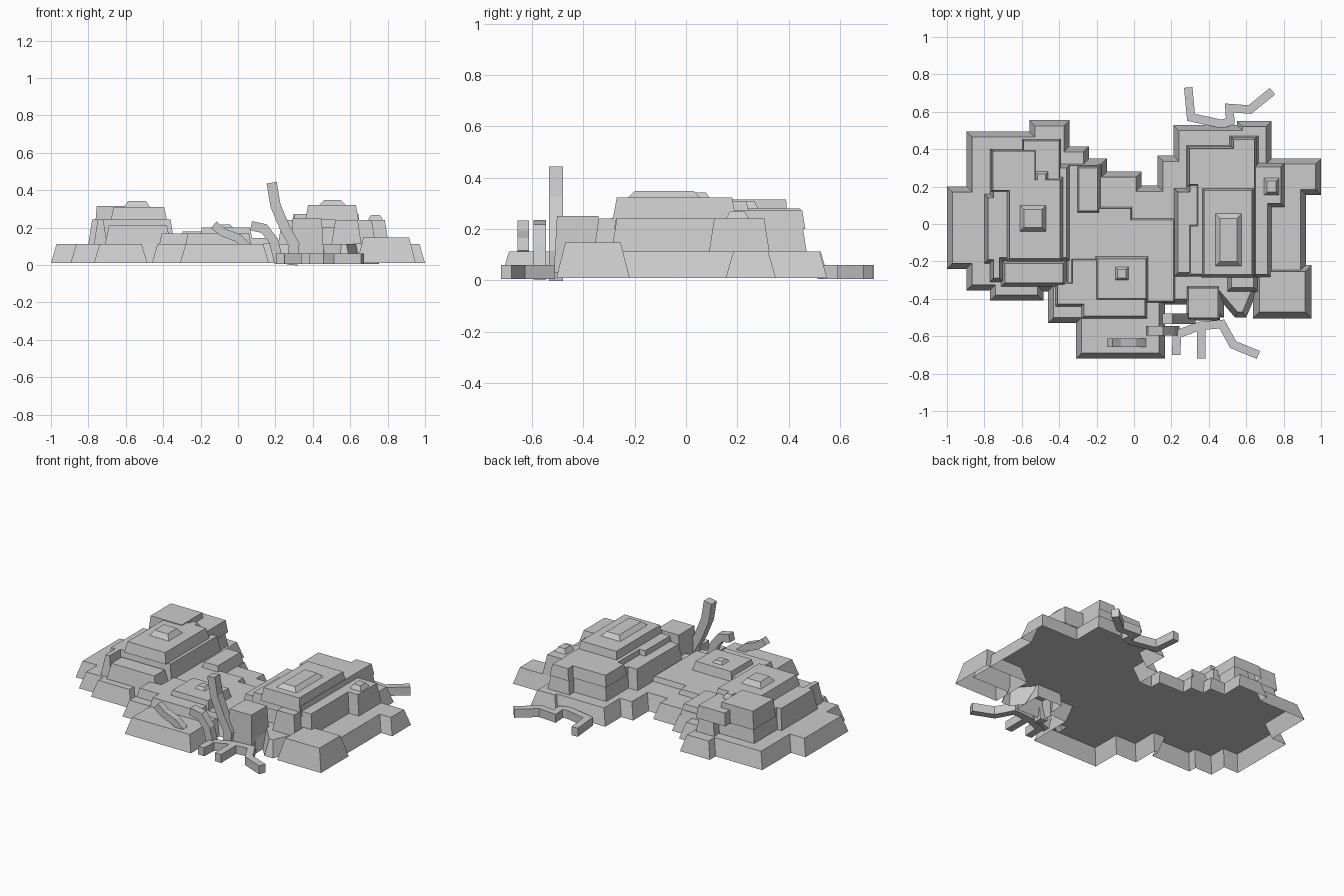
import bpy
from mathutils import Vector

if "Cube" in bpy.data.objects:
    bpy.data.objects.remove(bpy.data.objects["Cube"])


def make_object(name, verts, faces):
    mesh = bpy.data.meshes.new(name)
    mesh.from_pydata(verts, [], faces)
    ob = bpy.data.objects.new(name, mesh)
    bpy.context.collection.objects.link(ob)
    return ob


def shrink(pts, d):
    """Mitred inward offset of a counter-clockwise outline."""
    out = []
    for i, p in enumerate(pts):
        a = (p - pts[i - 1]).normalized()
        b = (pts[(i + 1) % len(pts)] - p).normalized()
        na, nb = Vector((-a.y, a.x)), Vector((-b.y, b.x))
        out.append(p + (na + nb) * d / (1 + na.dot(nb)))
    return out


def terrace(name, outline, z0, z1, inset=0.02):
    """Open-bottomed slab of rock with sloping sides and a flat cap."""
    pts = [Vector(p) for p in outline]
    n = len(pts)
    area = sum(pts[i - 1].x * pts[i].y - pts[i].x * pts[i - 1].y for i in range(n))
    if area < 0:
        pts.reverse()
    verts = [(p.x, p.y, z0) for p in pts] + [(p.x, p.y, z1) for p in shrink(pts, inset)]
    faces = [(i, (i + 1) % n, n + (i + 1) % n, n + i) for i in range(n)]
    faces.append(tuple(range(n, 2 * n)))
    return make_object(name, verts, faces)


def block(name, x0, x1, y0, y1, z0, z1, inset=0.015):
    return terrace(name, [(x0, y0), (x1, y0), (x1, y1), (x0, y1)], z0, z1, inset)


def limb(name, path, width, depth, to3d):
    """Square-section bent bar: path in a plane, thickness across it."""
    pts = [Vector(p) for p in path]
    verts, n = [], len(pts)
    for i, p in enumerate(pts):
        t = Vector((0, 0))
        a = (pts[i] - pts[i - 1]).normalized() if i else None
        b = (pts[i + 1] - pts[i]).normalized() if i < n - 1 else None
        t = ((a or b) + (b or a)).normalized()
        k = width / 2 / max(0.5, t.dot(a or b))
        s = Vector((-t.y, t.x)) * k
        for q, h in ((p + s, -1), (p - s, -1), (p - s, 1), (p + s, 1)):
            verts.append(to3d(q, h * depth / 2))
    faces = [(3, 2, 1, 0), tuple(range(4 * n - 4, 4 * n))]
    for i in range(n - 1):
        for j in range(4):
            k = (j + 1) % 4
            faces.append((4 * i + j, 4 * i + k, 4 * i + 4 + k, 4 * i + 4 + j))
    ob = make_object(name, verts, faces)
    return ob


# Ground terrace with the notched outline
terrace("base_terrace", [
    (-1, -.24), (-.895, -.24), (-.895, -.355), (-.77, -.355), (-.77, -.41), (-.485, -.41),
    (-.485, -.36), (-.46, -.36), (-.46, -.53), (-.31, -.53), (-.31, -.72), (.165, -.72),
    (.165, -.43), (.28, -.43), (.28, -.5), (.48, -.5), (.48, -.43), (.54, -.5), (.6, -.5),
    (.65, -.38), (.92, -.38), (.92, .155), (1, .155), (1, .35), (.735, .35), (.735, .55),
    (.55, .55), (.55, .53), (.21, .53), (.21, .365), (.125, .365), (.125, .205), (.04, .205),
    (.04, .28), (-.145, .28), (-.145, .35), (-.24, .35), (-.24, .415), (-.345, .415),
    (-.345, .555), (-.56, .555), (-.56, .495), (-.895, .495), (-.895, .2), (-1, .2)],
    .01, .113, .03)
block("corner_rock", .635, .95, -.505, -.22, .01, .148, .035)

# Middle saddle and front steps
terrace("saddle", [(-.36, -.42), (.22, -.42), (.22, .03), (-.01, .03), (-.01, .09),
                   (-.19, .09), (-.19, .32), (-.36, .32)], .113, .145, .008)
block("saddle_step", -.31, -.18, .055, .315, .113, .18)
terrace("front_step", [(-.42, -.44), (-.28, -.44), (-.28, -.505), (.07, -.505), (.07, -.18),
                       (-.34, -.18), (-.34, -.305), (-.42, -.305)], .113, .17, .012)
block("front_step_upper", -.205, .075, -.41, -.175, .145, .202, .012)
block("front_step_bump", -.1, -.03, -.3, -.23, .202, .218, .012)

# Left mound
terrace("left_mound_lower", [
    (-.8, -.21), (-.77, -.21), (-.77, -.31), (-.7, -.31), (-.7, -.2), (-.34, -.2), (-.34, .32),
    (-.39, .32), (-.39, .455), (-.52, .455), (-.52, .4), (-.77, .4), (-.77, .16), (-.8, .16)],
    .113, .243)
block("left_mound_front", -.71, -.36, -.335, -.19, .113, .212, .02)
block("left_mound_upper", -.68, -.38, -.2, .25, .243, .31)
block("left_back_rock", -.765, -.52, .17, .4, .2, .315, .01)
block("left_back_ledge", -.6, -.39, .16, .455, .2, .28, .01)
block("left_back_bump", -.53, -.46, .205, .28, .28, .31, .014)
block("left_peak", -.61, -.47, -.04, .1, .31, .342, .022)

# Right mound
terrace("right_mound_lower", [
    (.215, -.28), (.5, -.28), (.5, -.36), (.66, -.36), (.66, -.29), (.735, -.29), (.735, .09),
    (.805, .09), (.805, .325), (.665, .325), (.665, .47), (.51, .47), (.51, .42), (.28, .42),
    (.28, .19), (.215, .19)], .113, .24)
terrace("right_mound_middle", [
    (.29, -.28), (.655, -.28), (.655, .465), (.52, .465), (.52, .415), (.285, .415),
    (.285, .2), (.33, .2), (.33, 0), (.29, 0)], .2, .272, .012)
block("right_mound_upper", .36, .645, -.285, .195, .24, .322)
block("right_peak", .435, .575, -.225, .055, .322, .348, .025)
block("right_side_bump", .695, .775, .155, .245, .24, .268, .016)
block("front_pillar", .28, .46, -.515, -.33, .03, .25, .012)

# Flat roots spreading over the ground, front and back
flat = lambda q, h: (q.x, q.y, .033 + h)
roots = {
    "front_root": [(.225, -.7), (.23, -.59), (.35, -.545), (.47, -.535), (.53, -.645), (.665, -.7)],
    "front_root_branch": [(.36, -.72), (.36, -.54)],
    "back_root": [(.29, .73), (.305, .57), (.47, .535), (.515, .55), (.51, .62), (.62, .612), (.74, .71)],
}
for name, path in roots.items():
    limb(name, path, .045, .055, flat)

# Upright bent stalks
stalks = {
    "tall_stalk": (-.507, .055, [(.18, .44), (.2, .32), (.25, .2), (.3, .11), (.29, 0)]),
    "middle_stalk": (-.57, .05, [(.07, .21), (.14, .195), (.19, .13), (.22, .01)]),
    "low_stalk": (-.635, .045, [(-.13, .215), (-.08, .175), (0, .145), (.05, .1)]),
}
for name, (y, w, path) in stalks.items():
    limb(name, path, w, w, lambda q, h, y=y: (q.x, y + h, q.y))
